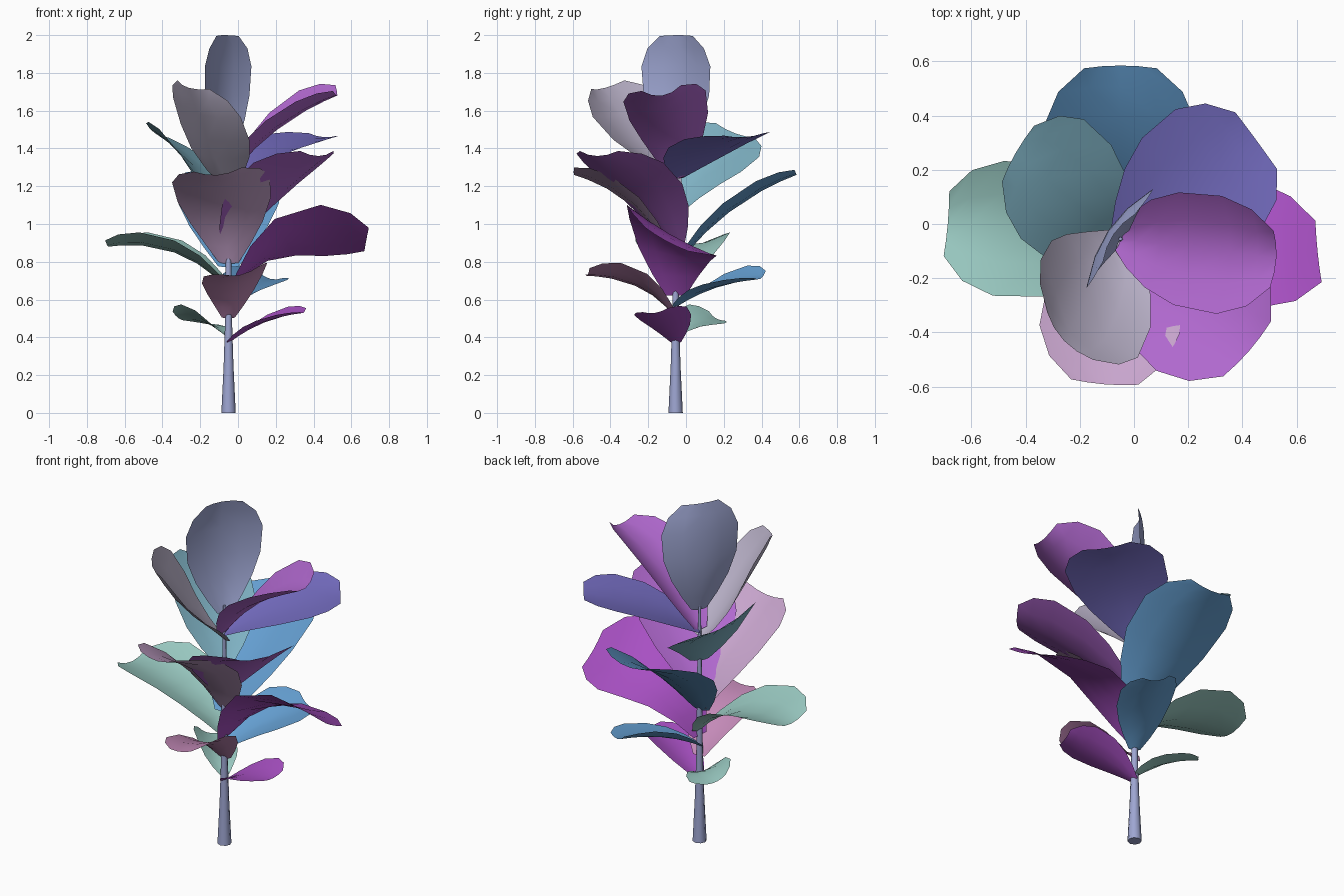
import bpy, bmesh
from math import sin, cos, radians
from mathutils import Vector

cube = bpy.data.objects.get("Cube")
if cube:
    bpy.data.objects.remove(cube, do_unlink=True)

STEM = Vector((-0.05, -0.055, 0))
UP = Vector((0, 0, 1))


def make_material(name, hex_code):
    channels = [int(hex_code[i:i + 2], 16) / 255 for i in (0, 2, 4)]
    linear = [c / 12.92 if c < 0.04 else ((c + 0.055) / 1.055) ** 2.4 for c in channels]
    mat = bpy.data.materials.new(name)
    mat.use_nodes = True
    mat.diffuse_color = (*linear, 1)
    node = next(n for n in mat.node_tree.nodes if n.type == 'BSDF_PRINCIPLED')
    node.inputs["Base Color"].default_value = (*linear, 1)
    node.inputs["Roughness"].default_value = 0.8
    return mat


MATS = {name: make_material(name, code) for name, code in {
    "slate lavender": "9EA6D2", "grey mauve": "BCB4CB", "orchid": "B068CE",
    "teal": "82B6C8", "violet blue": "766EC3", "pale pink": "C8A5CD",
    "dusty rose": "C48AB8", "sky blue": "649ED0", "seafoam": "9BCBC3",
    "magenta purple": "A850C3"}.items()}


def finish(name, bm, colour, angle):
    mesh = bpy.data.meshes.new(name)
    bm.to_mesh(mesh)
    bm.free()
    obj = bpy.data.objects.new(name, mesh)
    bpy.context.collection.objects.link(obj)
    mesh.materials.append(MATS[colour])
    bpy.ops.object.select_all(action='DESELECT')
    obj.select_set(True)
    bpy.context.view_layer.objects.active = obj
    bpy.ops.object.shade_smooth_by_angle(angle=radians(angle))
    return obj


# Blade outline: position along the leaf and share of the full half width
OUTLINE = [(0, .2), (.13, .46), (.3, .74), (.5, .95), (.75, 1), (.9, .82), (1, .48)]
ACROSS = (-1, -.5, 0, .5, 1)


def leaf(name, colour, azimuth, base_z, reach, tip_z, bulge, half_width, roll, cup):
    """Arched blade that twists by roll towards its tip, with raised edges."""
    a = radians(azimuth)
    out = Vector((cos(a), sin(a), 0))
    side = UP.cross(out)
    base = STEM + UP * base_z
    chord = out * reach + UP * (tip_z - base_z)
    lift = chord.cross(side).normalized() * bulge
    bm = bmesh.new()
    rows = []
    for t, share in OUTLINE:
        centre = base + chord * t + lift * (4 * t * (1 - t))
        tangent = (chord + lift * (4 - 8 * t)).normalized()
        normal = tangent.cross(side)
        r = radians(roll) * min(1, t * 1.6)
        across = side * cos(r) + normal * sin(r)
        raised = normal * cos(r) - side * sin(r)
        w = half_width * share
        rows.append([bm.verts.new(centre + across * (u * w) + raised * (cup * u * u * share))
                     for u in ACROSS])
    for low, high in zip(rows, rows[1:]):
        for i in range(len(ACROSS) - 1):
            bm.faces.new((low[i], high[i], high[i + 1], low[i + 1]))
    bmesh.ops.recalc_face_normals(bm, faces=bm.faces)
    if sum((f.normal.z for f in bm.faces)) < 0:
        bmesh.ops.reverse_faces(bm, faces=bm.faces)
    return finish(name, bm, colour, 60)


# Stem: tapered tube
bm = bmesh.new()
rings = []
for z, radius in ((0, .038), (.25, .026), (.5, .018), (1, .013), (1.4, .007)):
    rings.append([bm.verts.new(STEM + Vector((radius * cos(radians(k * 45)),
                                              radius * sin(radians(k * 45)), z)))
                  for k in range(8)])
for low, high in zip(rings, rings[1:]):
    for k in range(8):
        n = (k + 1) % 8
        bm.faces.new((low[k], low[n], high[n], high[k]))
bm.faces.new(rings[0][::-1])
bm.faces.new(rings[-1])
finish("stem", bm, "slate lavender", 50)

# Leaves: azimuth, base height, reach, tip height, bulge, half width, roll, cup
LEAVES = [
    ("top_leaf", "slate lavender", 146, 1.36, .03, 2, -.04, .22, 0, .05),
    ("upper_front_leaf", "grey mauve", -119, 1.2, .43, 1.72, -.02, .26, -20, .07),
    ("upper_left_leaf", "orchid", -7, 1.24, .58, 1.68, .05, .22, 9, .09),
    ("upper_right_leaf", "teal", 141, 1.06, .5, 1.48, .04, .26, 20, .04),
    ("upper_back_leaf", "violet blue", 36, 1.24, .62, 1.46, .04, .27, 3, .03),
    ("middle_front_left_leaf", "orchid", -41, .89, .63, 1.36, .05, .28, 0, .06),
    ("middle_front_leaf", "pale pink", -96, .79, .54, 1.26, .08, .26, 5, .06),
    ("middle_back_leaf", "sky blue", 90, .77, .64, 1.26, .06, .28, 0, .06),
    ("middle_right_leaf", "seafoam", 175, .65, .64, .88, .09, .25, 0, .07),
    ("middle_left_leaf", "magenta purple", -4, .62, .73, .91, .16, .27, -30, .02),
    ("lower_front_leaf", "dusty rose", -82, .5, .47, .73, .07, .175, 12, .04),
    ("lower_back_leaf", "sky blue", 64, .56, .5, .71, .03, .16, 14, .05),
    ("lower_right_leaf", "seafoam", 141, .4, .34, .5, .03, .125, 24, .03),
    ("lower_left_leaf", "magenta purple", -15, .37, .41, .53, .03, .145, 9, .03),
]
for spec in LEAVES:
    leaf(*spec)
